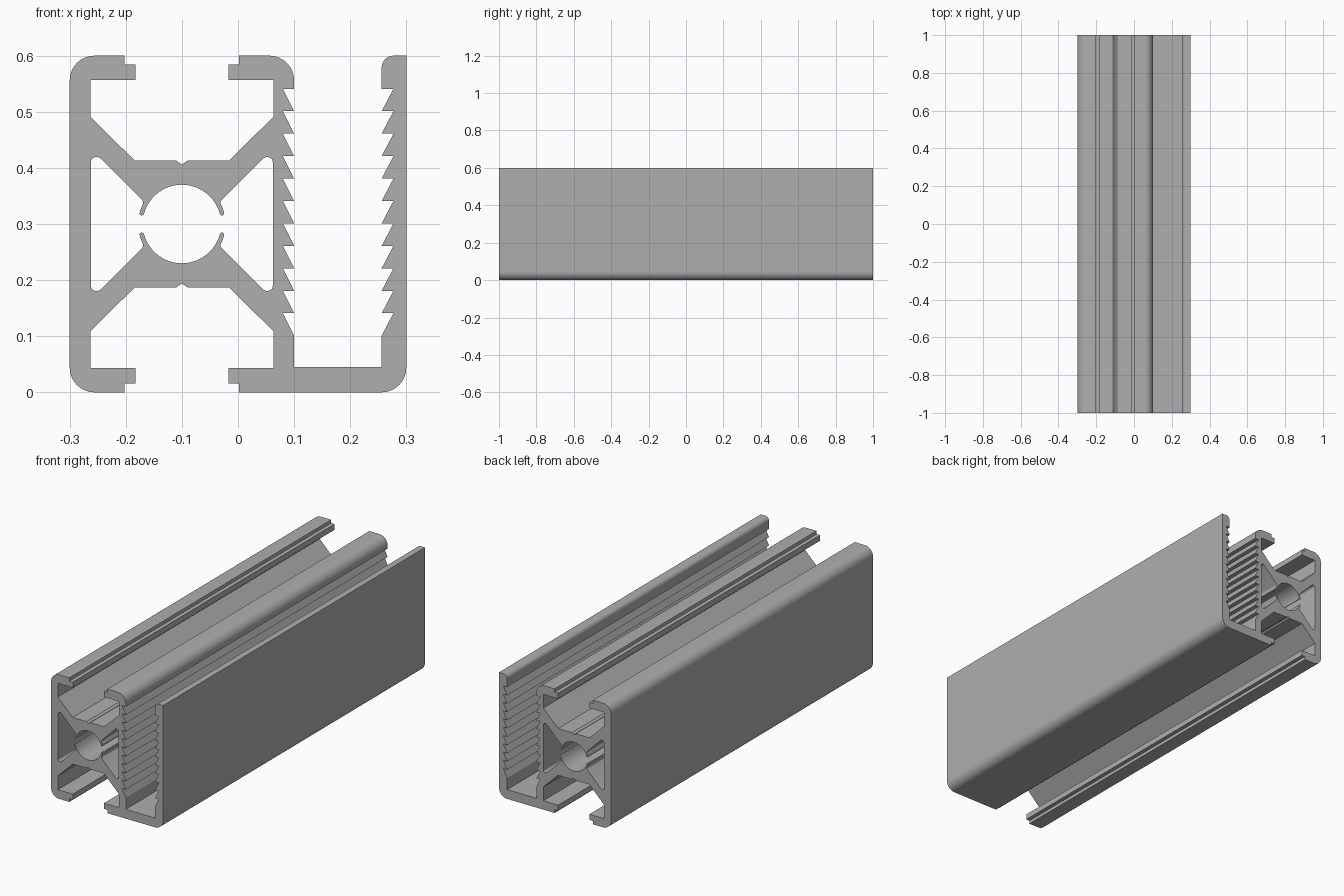
import bpy, bmesh
from math import sin, cos, radians

cube = bpy.data.objects.get("Cube")
if cube:
    bpy.data.objects.remove(cube, do_unlink=True)

SLOT_X, MID_Z = -0.1, 0.3      # centre of the slotted half of the section
HALF_LENGTH = 1.0


def arc(cx, cz, r, start, end, steps=8):
    angles = [radians(start + (end - start) * i / steps) for i in range(steps + 1)]
    return [(cx + r * cos(a), cz + r * sin(a)) for a in angles]


def place(points, sx, sz):
    """Mirror centre-relative points and move them into the section."""
    return [(SLOT_X + sx * u, MID_Z + sz * w) for u, w in points]


# Half of one open slot, from the lip inward to the small centring groove
slot_half = [(.102, .3), (.102, .284), (.083, .284), (.083, .257), (.163, .257),
             (.163, .191), (.084, .113), (.01, .113), (0, .106)]


def slot(sx, sz):
    return place(slot_half, sx, sz) + place(slot_half[-2::-1], -sx, sz)


def teeth(wall, root):
    """Saw teeth down one channel wall."""
    points = []
    for k in range(11):
        z = .541 - .04 * k
        points += [(wall, z), (root, z)]
    return points + [(wall, .101)]


# Outer outline, clockwise from the lower left corner
outline = arc(-.256, .044, .044, 270, 180)
outline += arc(-.256, .556, .044, 180, 90)
outline += slot(-1, 1)
outline += arc(.056, .556, .044, 90, 0)
outline += teeth(.1, .08)
outline += [(.1, .045), (.256, .045)]
outline += teeth(.256, .277)[::-1]
outline += arc(.277, .579, .021, 180, 90)
outline += [(.3, .6)]
outline += arc(.256, .044, .044, 0, -90)
outline += slot(1, -1)

# One quarter of the central cavity: side pocket, curved lip, round bore
quarter = [(.162, .109)] + arc(.152, .109, .0105, 20, 135, 6)
quarter += [(.072, .044), (.0695, .041)]
quarter += arc(0, 0, .078, 28, 16, 3)
quarter += arc(.074 * cos(radians(15)), .074 * sin(radians(15)), .004, -15, -150, 5)
quarter += arc(0, 0, .07, 16, 90, 14)
cavity = (place(quarter, 1, 1) + place(quarter[-2::-1], -1, 1)
          + place(quarter, -1, -1) + place(quarter[-2::-1], 1, -1))

# Fill the section between both loops and extrude it along y
bm = bmesh.new()
edges = []
for loop in (outline, cavity):
    verts = [bm.verts.new((x, -HALF_LENGTH, z)) for x, z in loop]
    edges += [bm.edges.new((v, verts[i - 1])) for i, v in enumerate(verts)]
bmesh.ops.triangle_fill(bm, use_beauty=True, use_dissolve=False, edges=edges,
                        normal=(0, -1, 0))
result = bmesh.ops.extrude_face_region(bm, geom=bm.faces[:])
moved = [g for g in result["geom"] if isinstance(g, bmesh.types.BMVert)]
bmesh.ops.translate(bm, verts=moved, vec=(0, 2 * HALF_LENGTH, 0))
bmesh.ops.recalc_face_normals(bm, faces=bm.faces[:])
mesh = bpy.data.meshes.new("slotted_rail")
bm.to_mesh(mesh)
bm.free()

# Plain aluminium grey
grey = bpy.data.materials.new("aluminium grey")
grey.use_nodes = True
colour = (.43, .43, .43, 1)
grey.diffuse_color = colour
grey.node_tree.nodes["Principled BSDF"].inputs["Base Color"].default_value = colour
mesh.materials.append(grey)

rail = bpy.data.objects.new("slotted_rail", mesh)
bpy.context.collection.objects.link(rail)
bpy.ops.object.select_all(action='DESELECT')
rail.select_set(True)
bpy.context.view_layer.objects.active = rail
bpy.ops.object.shade_smooth_by_angle(angle=radians(22))
